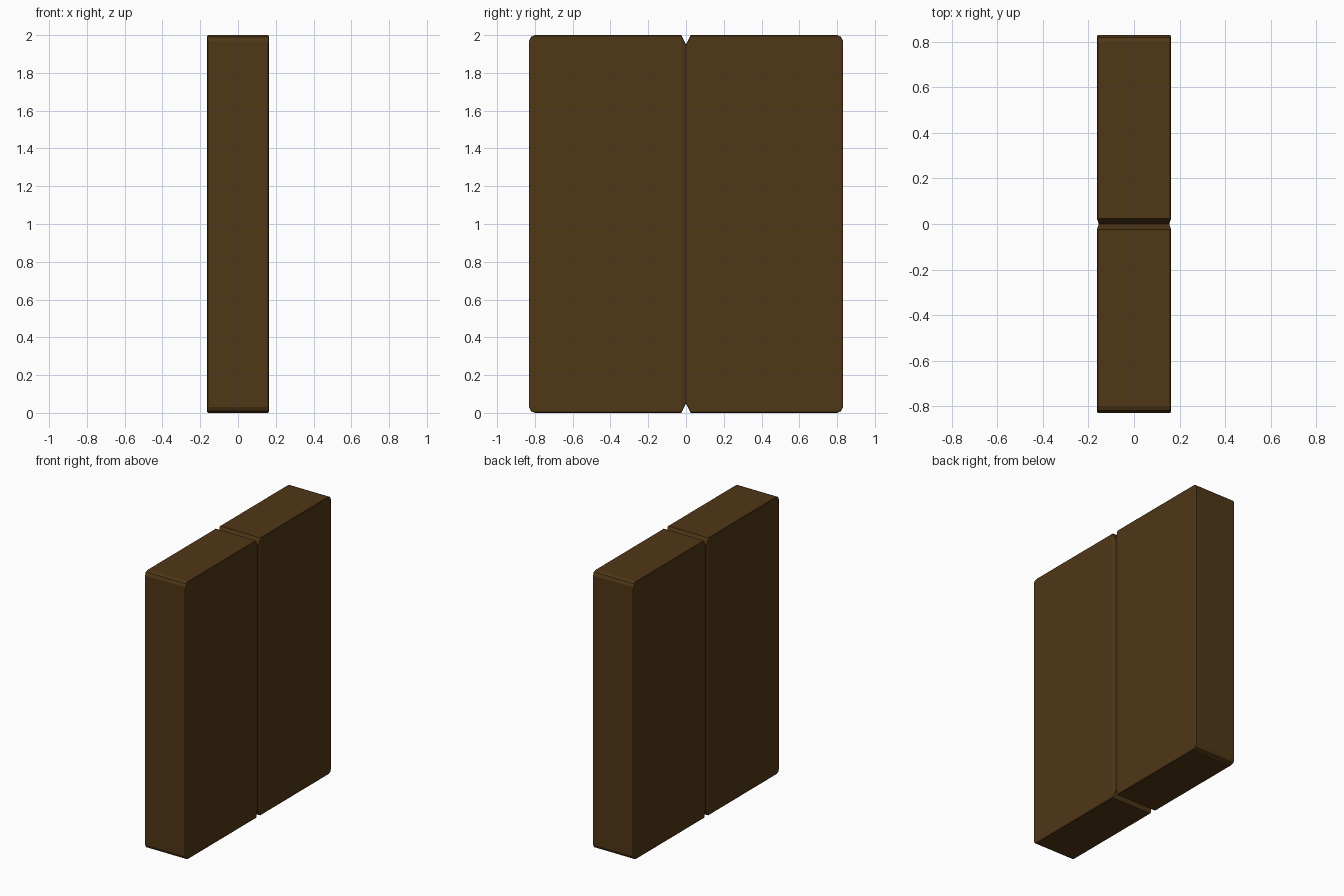
import bpy, bmesh

if "Cube" in bpy.data.objects:
    bpy.data.objects.remove(bpy.data.objects["Cube"])

mat = bpy.data.materials.new("dark_wood")
mat.diffuse_color = (0.08, 0.038, 0.008, 1)
mat.use_nodes = True
mat.node_tree.nodes["Principled BSDF"].inputs["Base Color"].default_value = mat.diffuse_color

# Stations from the centre groove to the outer edge: y, half thickness, z inset
STATIONS = [(0, 0.155, 0.05), (0.025, 0.163, 0.0), (0.80, 0.163, 0.0),
            (0.82, 0.163, 0.009), (0.83, 0.160, 0.03)]
CHAMFER = 0.004


def section(y, hx, inset):
    """Chamfered rectangle in the x-z plane."""
    lo, hi, c = inset, 2 - inset, CHAMFER
    return [(hx - c, y, lo), (hx, y, lo + c), (hx, y, hi - c), (hx - c, y, hi),
            (-hx + c, y, hi), (-hx, y, hi - c), (-hx, y, lo + c), (-hx + c, y, lo)]


# Double panel: one leaf lofted, mirrored across the groove
bm = bmesh.new()
rings = [[bm.verts.new(p) for p in section(*s)] for s in STATIONS]
for a, b in zip(rings, rings[1:]):
    for i in range(8):
        j = (i + 1) % 8
        bm.faces.new((a[i], a[j], b[j], b[i]))
bm.faces.new(rings[-1])
bmesh.ops.recalc_face_normals(bm, faces=bm.faces)
# An open shell can be oriented inwards: check the outer end face
bm.faces.ensure_lookup_table()
if bm.faces[-1].normal.y < 0:
    bmesh.ops.reverse_faces(bm, faces=bm.faces)

mesh = bpy.data.meshes.new("double_panel")
bm.to_mesh(mesh)
bm.free()
mesh.materials.append(mat)
panel = bpy.data.objects.new("double_panel", mesh)
bpy.context.collection.objects.link(panel)
mirror = panel.modifiers.new("mirror", 'MIRROR')
mirror.use_axis = (False, True, False)
mirror.use_clip = True
